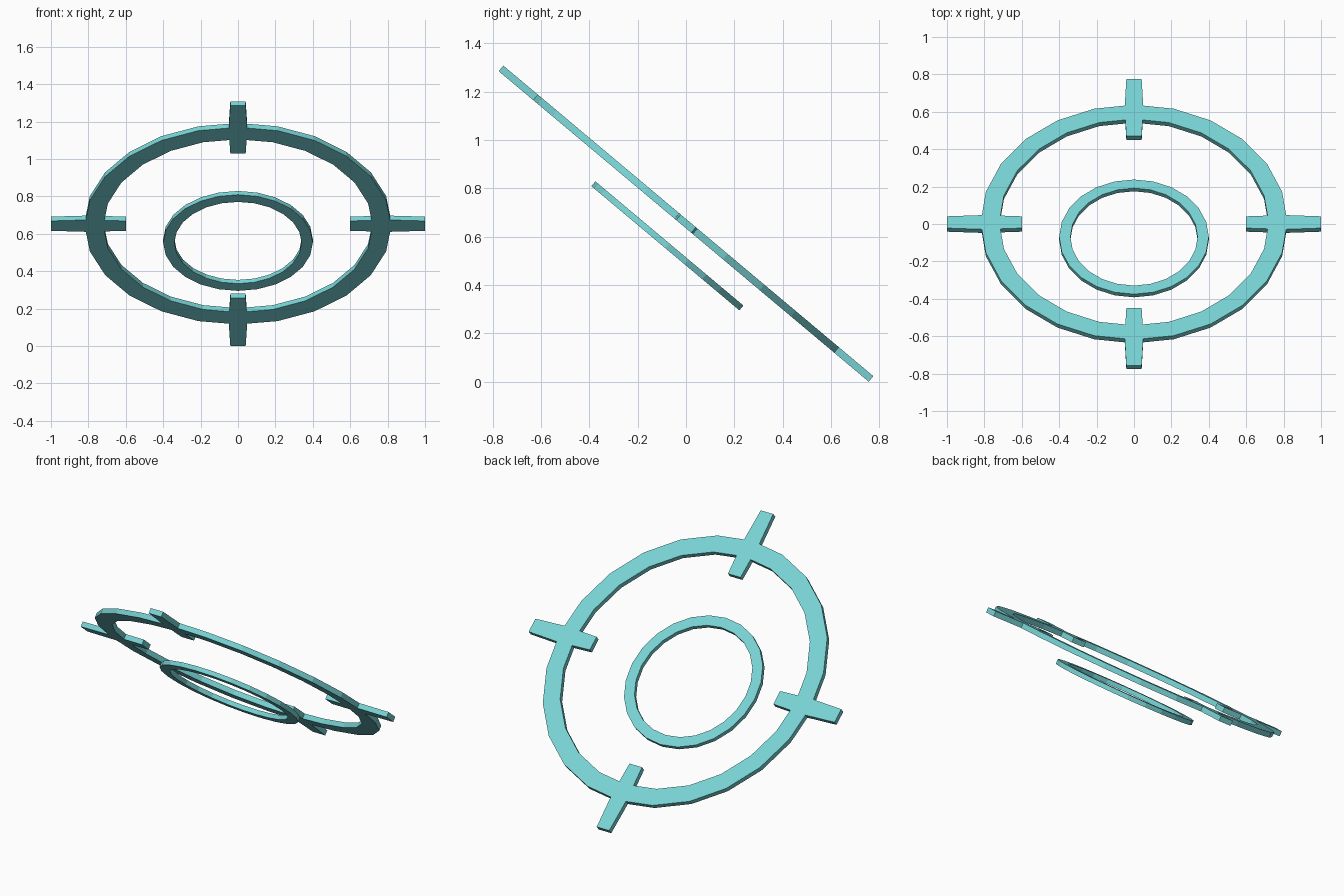
import bpy, bmesh, math
from mathutils import Matrix, Vector

if "Cube" in bpy.data.objects:
    bpy.data.objects.remove(bpy.data.objects["Cube"])

TILT = math.radians(-40)
BASE = Matrix.Translation((0, 0, 0.654)) @ Matrix.Rotation(TILT, 4, 'X')

mat = bpy.data.materials.new("pale_teal")
mat.diffuse_color = (0.19, 0.65, 0.66, 1)
mat.use_nodes = True
mat.node_tree.nodes["Principled BSDF"].inputs["Base Color"].default_value = mat.diffuse_color


def finish(name, bm, offset=0.0, spin=0.0):
    """Turn a flat-plane bmesh into an object lying in the tilted plane."""
    bmesh.ops.recalc_face_normals(bm, faces=bm.faces)
    me = bpy.data.meshes.new(name)
    bm.to_mesh(me)
    bm.free()
    me.materials.append(mat)
    ob = bpy.data.objects.new(name, me)
    bpy.context.collection.objects.link(ob)
    ob.matrix_world = BASE @ Matrix.Translation((0, 0, offset)) @ Matrix.Rotation(spin, 4, 'Z')


def ring(name, r_out, r_in, thick, offset=0.0, sides=24):
    """Flat faceted ring with a rectangular cross-section."""
    bm = bmesh.new()
    h = thick / 2
    section = [(r_out, -h), (r_out, h), (r_in, h), (r_in, -h)]
    loops = []
    for i in range(sides):
        a = 2 * math.pi * i / sides
        loops.append([bm.verts.new((r * math.cos(a), r * math.sin(a), z)) for r, z in section])
    for i in range(sides):
        p, q = loops[i], loops[(i + 1) % sides]
        for k in range(4):
            n = (k + 1) % 4
            bm.faces.new((p[k], q[k], q[n], p[n]))
    finish(name, bm, offset)


def tick(name, spin, thick=0.03):
    """Radial bar, slightly wider at its middle."""
    bm = bmesh.new()
    outline = [(0.6, -0.041), (0.8, -0.05), (1.0, -0.041),
               (1.0, 0.041), (0.8, 0.05), (0.6, 0.041)]
    face = bm.faces.new([bm.verts.new((x, y, -thick / 2)) for x, y in outline])
    ext = bmesh.ops.extrude_face_region(bm, geom=[face])
    top = [v for v in ext["geom"] if isinstance(v, bmesh.types.BMVert)]
    bmesh.ops.translate(bm, vec=Vector((0, 0, thick)), verts=top)
    if not face.is_valid or len(bm.faces) < 8:   # keep the underside closed
        bmesh.ops.holes_fill(bm, edges=bm.edges, sides=6)
    finish(name, bm, 0.0, spin)


# Large ring, smaller ring below it, and four crosshair bars
ring("outer_ring", 0.82, 0.72, 0.03)
ring("inner_ring", 0.40, 0.34, 0.026, -0.12)
for i, side in enumerate(("right", "back", "left", "front")):
    tick(side + "_bar", i * math.pi / 2)
